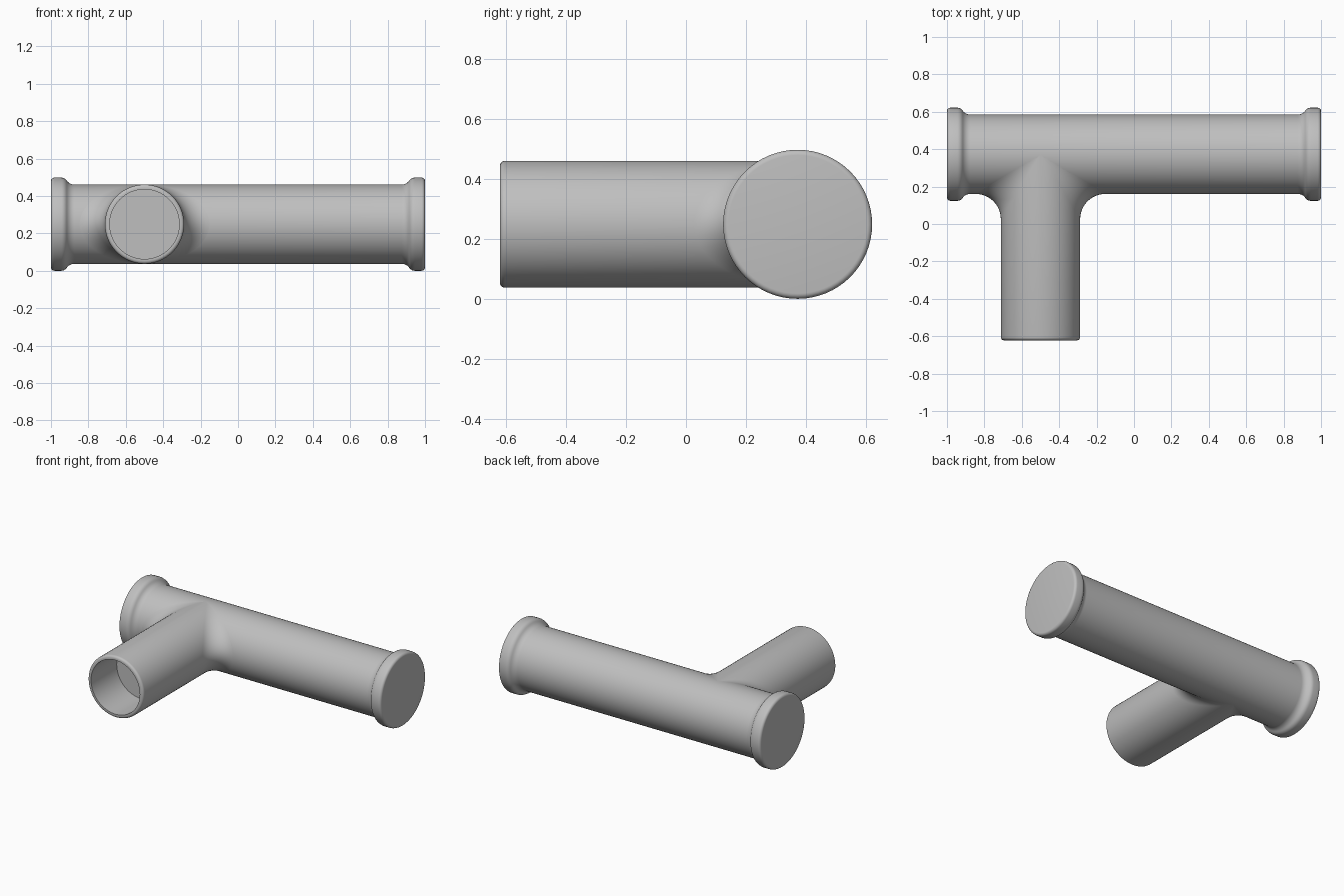
import bpy, bmesh
from math import sin, cos, pi, radians
from mathutils import Vector

cube = bpy.data.objects.get("Cube")
if cube:
    bpy.data.objects.remove(cube, do_unlink=True)

SEG = 64
R = 0.212            # pipe radius
FLANGE = 0.249       # end collar radius
FILLET = 0.135       # blend radius between the pipes
BORE = 0.186
HUB = Vector((-0.5, 0.373, FLANGE))   # where the two axes cross
LENGTH = 0.995       # branch length from the main axis
ANGLES = [2 * pi * i / SEG for i in range(SEG)]

grey = bpy.data.materials.new("pipe_grey")
grey.use_nodes = True
grey.diffuse_color = (0.52, 0.52, 0.52, 1)
grey.node_tree.nodes["Principled BSDF"].inputs["Base Color"].default_value = (0.52, 0.52, 0.52, 1)


def loft(name, rings, cap_start, cap_end):
    """Skin a list of equal-length point rings."""
    bm = bmesh.new()
    loops = [[bm.verts.new(p) for p in ring] for ring in rings]
    for a, b in zip(loops, loops[1:]):
        for i in range(SEG):
            j = (i + 1) % SEG
            bm.faces.new((a[i], a[j], b[j], b[i]))
    if cap_start:
        bm.faces.new(loops[0])
    if cap_end:
        bm.faces.new(loops[-1])
    bmesh.ops.remove_doubles(bm, verts=bm.verts, dist=1e-5)
    bmesh.ops.recalc_face_normals(bm, faces=bm.faces)
    # make sure the outer skin faces away from the hub
    probe = max(bm.faces, key=lambda f: f.calc_center_median().z)
    if probe.normal.z < 0:
        bmesh.ops.reverse_faces(bm, faces=bm.faces)
    mesh = bpy.data.meshes.new(name)
    bm.to_mesh(mesh)
    bm.free()
    mesh.materials.append(grey)
    obj = bpy.data.objects.new(name, mesh)
    bpy.context.collection.objects.link(obj)
    bpy.ops.object.select_all(action='DESELECT')
    obj.select_set(True)
    bpy.context.view_layer.objects.active = obj
    bpy.ops.object.shade_smooth_by_angle(angle=radians(35))
    return obj


# Main pipe: half profile (x, radius) from the end face inwards, then mirrored
EDGE = 0.018
profile = []
for i in range(6):                     # rounded collar edge
    t = pi / 2 * i / 5
    profile.append((1 - EDGE + EDGE * cos(t), FLANGE - EDGE + EDGE * sin(t)))
SWEEP = radians(55.7)
for i in range(6):                     # collar shoulder
    t = SWEEP * i / 5
    profile.append((0.945 - 0.035 * sin(t), FLANGE - 0.035 * (1 - cos(t))))
for i in range(1, 7):                  # hollow blend into the pipe
    t = SWEEP * (1 - i / 6)
    profile.append((0.875 + 0.05 * sin(t), R + 0.05 * (1 - cos(t))))
profile += [(-x, r) for x, r in reversed(profile)]
loft("main_pipe",
     [[(x, HUB.y + r * cos(a), HUB.z + r * sin(a)) for a in ANGLES] for x, r in profile],
     True, True)


# Branch pipe: u runs along the branch, away from the main axis
def branch_ring(u, r):
    return [HUB + Vector((r * cos(a), -u, r * sin(a))) for a in ANGLES]


def blend_ring(f):
    """Ring at fraction f of the rolling-ball blend, from branch to main pipe."""
    ring = []
    for a in ANGLES:
        reach = R + FILLET
        side = 1 if cos(a) >= 0 else -1
        s, t = reach * abs(cos(a)), reach * sin(a)
        to_branch = Vector((-s, 0, -t)).normalized()
        to_main = Vector((0, -s, -t)).normalized()
        angle = to_branch.angle(to_main)
        if angle < 1e-4:
            d = to_branch
        else:
            d = (to_branch * sin((1 - f) * angle) + to_main * sin(f * angle)) / sin(angle)
        p = Vector((s, s, t)) + d * FILLET
        ring.append(HUB + Vector((side * p.x, -p.y, p.z)))
    return ring


LIP = 0.017
rings = [branch_ring(LENGTH - 0.28, BORE), branch_ring(LENGTH, BORE)]
for i in range(6):                     # rounded mouth edge
    t = pi / 2 * i / 5
    rings.append(branch_ring(LENGTH - LIP + LIP * cos(t), R - LIP + LIP * sin(t)))
rings += [blend_ring(i / 12) for i in range(13)]
loft("branch_pipe", rings, True, False)
